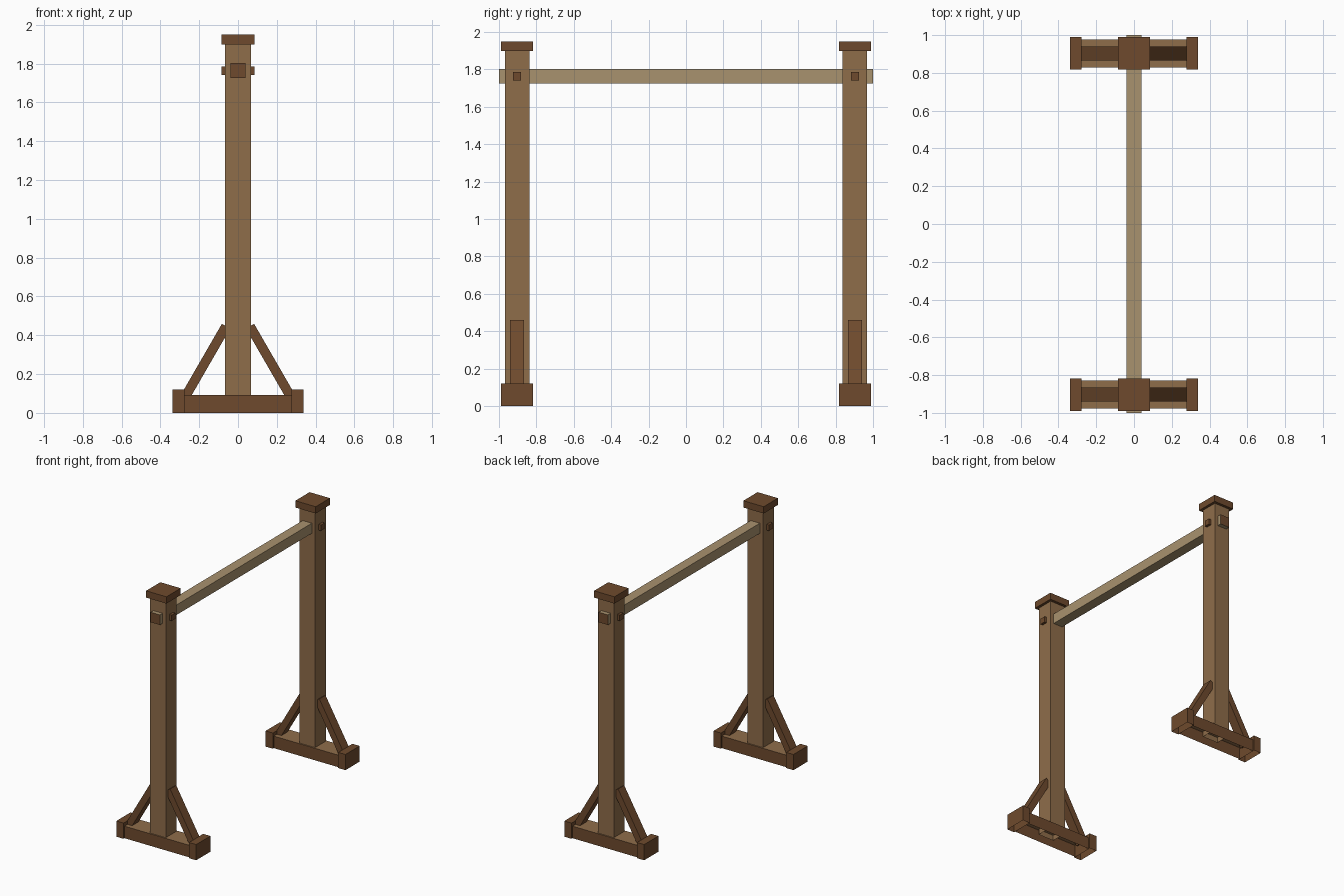
import bpy, bmesh, math
from mathutils import Matrix, Vector

if "Cube" in bpy.data.objects:
    bpy.data.objects.remove(bpy.data.objects["Cube"])


def material(name, rgb):
    m = bpy.data.materials.new(name)
    lin = [((c / 255 + 0.055) / 1.055) ** 2.4 for c in rgb]
    m.diffuse_color = (*lin, 1)
    m.use_nodes = True
    m.node_tree.nodes["Principled BSDF"].inputs["Base Color"].default_value = m.diffuse_color
    return m


POST = material("post wood", (143, 109, 74))
DARK = material("dark wood", (110, 74, 45))
PALE = material("pale beam wood", (169, 146, 110))


def finish(name, bm, mats, rule=None, open_bottom=False):
    """Turn a bmesh into an object, colouring faces by a normal rule."""
    bmesh.ops.recalc_face_normals(bm, faces=bm.faces)
    bm.normal_update()
    if rule:
        for f in bm.faces:
            f.material_index = 1 if rule(f.normal) else 0
    if open_bottom:
        under = [f for f in bm.faces if f.normal.z < -0.9]
        bmesh.ops.delete(bm, geom=under, context='FACES')
    mesh = bpy.data.meshes.new(name)
    bm.to_mesh(mesh)
    bm.free()
    for m in mats:
        mesh.materials.append(m)
    obj = bpy.data.objects.new(name, mesh)
    bpy.context.collection.objects.link(obj)
    return obj


def box(name, lo, hi, mats, rule=None, open_bottom=False):
    lo, hi = Vector(lo), Vector(hi)
    bm = bmesh.new()
    bmesh.ops.create_cube(bm, size=1, matrix=Matrix.Translation((lo + hi) / 2)
                          @ Matrix.Diagonal((*(hi - lo), 1)))
    return finish(name, bm, mats, rule, open_bottom)


def brace(name, side, cy):
    """Slanted plank leaning at 60 degrees against the post."""
    along = Vector((-0.5, 0, math.sin(math.radians(60))))
    across = Vector((-math.sin(math.radians(60)), 0, -0.5)) * 0.049
    top = Vector((0.083, 0, 0.459))
    low = top - along * 0.43
    bm = bmesh.new()
    pts = [top, low, low + across, top + across]
    face = bm.faces.new([bm.verts.new((p.x * side, cy - 0.037, p.z)) for p in pts])
    ext = bmesh.ops.extrude_face_region(bm, geom=[face])
    new = [v for v in ext["geom"] if isinstance(v, bmesh.types.BMVert)]
    bmesh.ops.translate(bm, verts=new, vec=(0, 0.074, 0))
    return finish(name, bm, [DARK])


# Cross beam with dark cut ends
box("cross_beam", (-0.039, -1, 1.726), (0.039, 1, 1.803), [PALE, DARK],
    rule=lambda n: abs(n.y) > 0.9)

for end, cy in (("front", -0.903), ("back", 0.903)):
    # Upright, its cap, and the peg through it
    box(end + "_post", (-0.066, cy - 0.065, 0.05), (0.066, cy + 0.065, 1.92),
        [POST], open_bottom=True)
    box(end + "_cap", (-0.086, cy - 0.086, 1.898), (0.086, cy + 0.086, 1.95), [DARK])
    box(end + "_peg", (-0.086, cy - 0.022, 1.741), (0.086, cy + 0.022, 1.785), [DARK])
    # Foot rail with a lighter top
    box(end + "_foot_rail", (-0.28, cy - 0.074, 0), (0.28, cy + 0.074, 0.092),
        [DARK, POST], rule=lambda n: n.z > 0.9, open_bottom=True)
    # Foot blocks and braces on both sides
    for label, side in (("left", -1), ("right", 1)):
        x0, x1 = sorted((side * 0.277, side * 0.338))
        box(f"{end}_{label}_foot_block", (x0, cy - 0.086, 0), (x1, cy + 0.086, 0.12),
            [DARK], open_bottom=True)
        brace(f"{end}_{label}_brace", side, cy)
